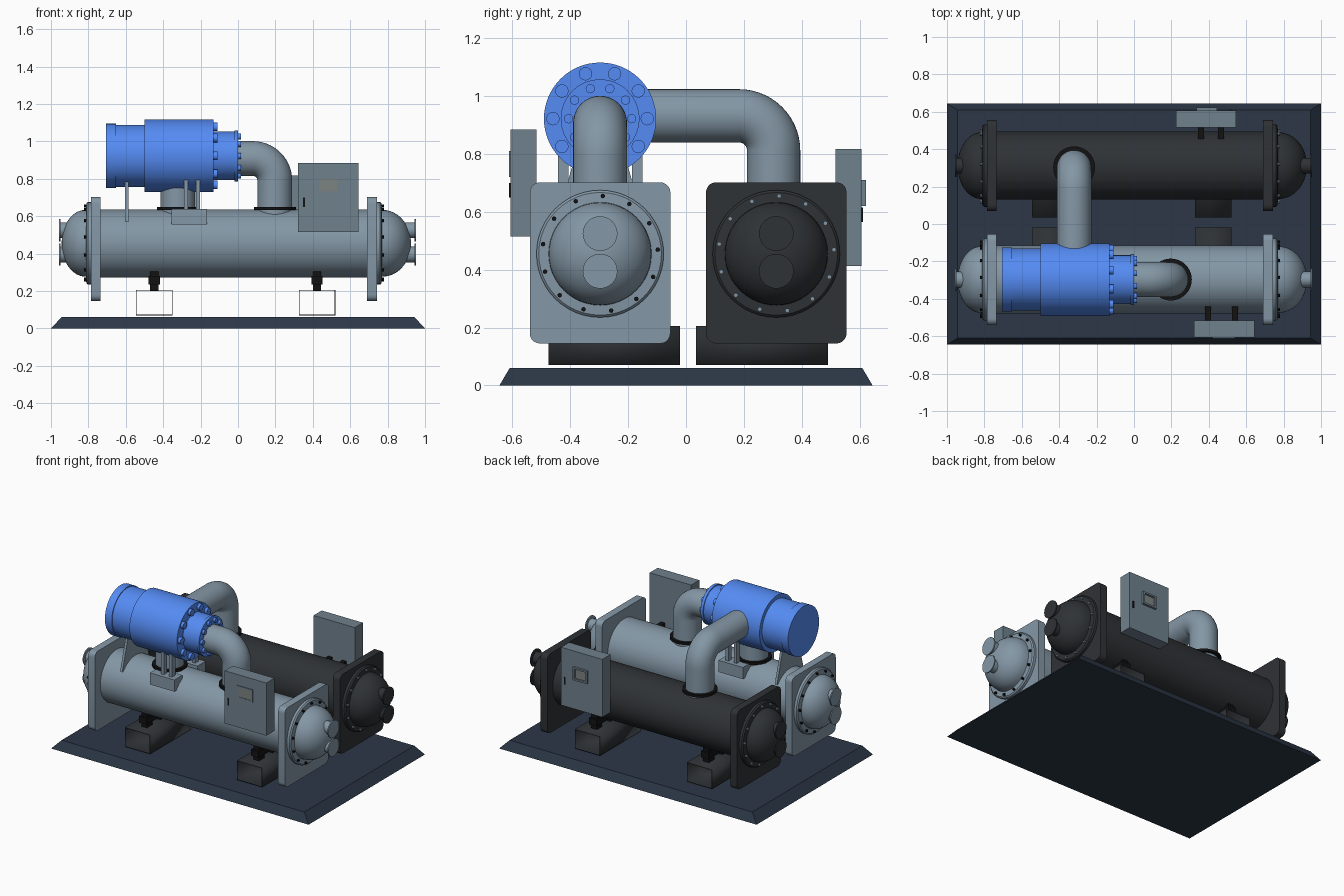
import bpy, bmesh, math
from mathutils import Vector, Matrix

if "Cube" in bpy.data.objects:
    bpy.data.objects.remove(bpy.data.objects["Cube"])


def mat(name, c):
    m = bpy.data.materials.new(name)
    m.diffuse_color = (*c, 1)
    m.use_nodes = True
    m.node_tree.nodes["Principled BSDF"].inputs["Base Color"].default_value = m.diffuse_color
    return m


STEEL = mat("steel_paint", (0.23, 0.31, 0.38))
PANEL = mat("panel_paint", (0.16, 0.22, 0.27))
DARK = mat("dark_paint", (0.028, 0.032, 0.036))
BLACK = mat("black_rubber", (0.006, 0.006, 0.007))
BLUE = mat("blue_paint", (0.09, 0.26, 0.9))
BASE = mat("base_paint", (0.025, 0.038, 0.062))
SCREEN = mat("screen_glass", (0.2, 0.23, 0.22))
AXES = {'X': Matrix.Rotation(math.pi / 2, 4, 'Y'), 'Z': Matrix.Identity(4)}


def finish(name, bm, m):
    bmesh.ops.recalc_face_normals(bm, faces=bm.faces)
    me = bpy.data.meshes.new(name)
    bm.to_mesh(me)
    bm.free()
    me.materials.append(m)
    me.shade_smooth()
    me.set_sharp_from_angle(angle=math.radians(32))
    ob = bpy.data.objects.new(name, me)
    bpy.context.collection.objects.link(ob)
    return ob


def box(name, x, y, z, m, taper=(1, 1), round_x=0, open_y=False):
    """Box from (min, max) ranges; the top can be narrowed."""
    bm = bmesh.new()
    bmesh.ops.create_cube(bm, size=1)
    for v in bm.verts:
        if v.co.z > 0:
            v.co.x *= taper[0]
            v.co.y *= taper[1]
        v.co = [(a[0] + a[1]) / 2 + c * (a[1] - a[0]) for a, c in zip((x, y, z), v.co)]
    if round_x:
        edges = [e for e in bm.edges if abs(e.verts[0].co.x - e.verts[1].co.x) > 1e-4]
        bmesh.ops.bevel(bm, geom=edges, offset=round_x, segments=5, profile=0.5, affect='EDGES')
    if open_y:
        bmesh.ops.delete(bm, geom=[f for f in bm.faces if abs(f.normal.y) > 0.9], context='FACES')
    return finish(name, bm, m)


def tube_rings(bm, rings):
    rings = [[bm.verts.new(p) for p in r] for r in rings]
    n = len(rings[0])
    for a, b in zip(rings, rings[1:]):
        for i in range(n):
            bm.faces.new((a[i], a[(i + 1) % n], b[(i + 1) % n], b[i]))
    bm.faces.new(rings[0])
    bm.faces.new(rings[-1])


def lathe(name, profile, y, z, m, n=48):
    """Turn (x, radius) points about an axis along x."""
    bm = bmesh.new()
    tube_rings(bm, [[(px, y + r * math.cos(math.tau * i / n), z + r * math.sin(math.tau * i / n))
                     for i in range(n)] for px, r in profile])
    return finish(name, bm, m)


def disc(name, c, r, depth, m, axis='Z', n=40):
    bm = bmesh.new()
    bmesh.ops.create_cone(bm, cap_ends=True, segments=n, radius1=r, radius2=r, depth=depth,
                          matrix=Matrix.Translation(c) @ AXES[axis])
    return finish(name, bm, m)


def bolts(name, x, y, z, ring, count, r, depth, m, phase=0.5, n=12):
    bm = bmesh.new()
    for i in range(count):
        a = math.tau * (i + phase) / count
        c = (x, y + ring * math.sin(a), z + ring * math.cos(a))
        bmesh.ops.create_cone(bm, cap_ends=True, segments=n, radius1=r, radius2=r, depth=depth,
                              matrix=Matrix.Translation(c) @ AXES['X'])
    return finish(name, bm, m)


def elbow(name, start, corner, end, bend, r, m, n=40, steps=14):
    """Straight pipe, quarter bend, straight pipe."""
    s, k, e = Vector(start), Vector(corner), Vector(end)
    d1, d2 = (k - s).normalized(), (e - k).normalized()
    nrm, cen = d1.cross(d2), k - bend * d1 + bend * d2
    path = [(s, d1)]
    for i in range(steps + 1):
        t = math.pi / 2 * i / steps
        path.append((cen + bend * (d1 * math.sin(t) - d2 * math.cos(t)),
                     d1 * math.cos(t) + d2 * math.sin(t)))
    path.append((e, d2))
    bm = bmesh.new()
    tube_rings(bm, [[p + r * (nrm * math.cos(math.tau * i / n) + nrm.cross(d) * math.sin(math.tau * i / n))
                     for i in range(n)] for p, d in path])
    return finish(name, bm, m)


# Base plate with sloped rim
box("base_plate", (-1, 1), (-0.645, 0.645), (0, 0.06), BASE, taper=(0.943, 0.945))

# Two heat exchanger vessels
ZC = 0.455
for tag, y, m, bolt_m, beam_y in (("front", -0.297, STEEL, BLACK, (-0.475, -0.02)),
                                  ("back", 0.312, DARK, STEEL, (0.035, 0.49))):
    lathe(tag + "_vessel_shell", [(-0.76, 0.182), (0.71, 0.182)], y, ZC - 0.002, m, 64)
    for side, s, inner, outer, tip, nozzle in (("left", -1, -0.734, -0.785, -0.943, -0.957),
                                               ("right", 1, 0.689, 0.742, 0.925, 0.952)):
        t = f"{tag}_{side}_"
        box(t + "tube_sheet", sorted((inner, outer)), (y - 0.243, y + 0.243), (0.145, 0.702), m, round_x=0.035)
        # domed head with flange
        d0 = outer + s * 0.032
        prof = [(outer - s * 0.005, 0.22), (outer + s * 0.018, 0.22), (d0 - s * 0.006, 0.212), (d0 - s * 0.004, 0.178)]
        prof += [(d0 + (tip - d0) * math.sin(a), 0.178 * math.cos(a))
                 for a in [math.radians(7.3 * i) for i in range(1, 13)]]
        lathe(t + "head", prof, y, ZC, m)
        bolts(t + "head_bolts", outer + s * 0.024, y, ZC, 0.2, 13, 0.008, 0.03, bolt_m, 0.1, 8)
        for lvl, z in (("upper", 0.525), ("lower", 0.395)):
            lathe(f"{t}{lvl}_nozzle", [(outer + s * 0.07, 0.042), (nozzle - s * 0.008, 0.042),
                                       (nozzle - s * 0.008, 0.06), (nozzle, 0.06)], y, z, m, 32)
    # hollow skid beams and saddles
    for side, x in (("left", -0.4475), ("right", 0.4225)):
        beam = box(f"{tag}_{side}_skid_beam", (x - 0.0975, x + 0.0975), beam_y, (0.07, 0.205), DARK, open_y=True)
        mod = beam.modifiers.new("wall", 'SOLIDIFY')
        mod.thickness = 0.005
        mod.offset = -1
        for part, dy in (("near", -0.075), ("far", 0.075)):
            box(f"{tag}_{side}_{part}_saddle_leg", (x - 0.022, x + 0.022), (y + dy - 0.03, y + dy + 0.03), (0.2, 0.31), BLACK)
        box(f"{tag}_{side}_saddle_pad", (x - 0.03, x + 0.03), (y - 0.12, y + 0.12), (0.235, 0.28), BLACK)

# Compressor body
CY, CZ = -0.297, 0.922
lathe("compressor_body", [(-0.705, 0.172), (-0.652, 0.172), (-0.652, 0.166), (-0.499, 0.166), (-0.499, 0.194),
                          (-0.13, 0.194), (-0.13, 0.13), (-0.02, 0.13), (-0.02, 0.136), (0, 0.136)], CY, CZ, BLUE, 64)
bolts("compressor_large_bolts", -0.125, CY, CZ, 0.163, 10, 0.023, 0.03, BLUE, n=16)
bolts("compressor_small_bolts", 0.004, CY, CZ, 0.109, 10, 0.016, 0.024, BLUE, n=16)

# Discharge and suction pipes with collars
elbow("discharge_pipe", (-0.02, CY, 0.908), (0.197, CY, 0.908), (0.197, CY, 0.6), 0.118, 0.093, STEEL)
disc("discharge_collar", (0.197, CY, 0.641), 0.112, 0.017, BLACK)
elbow("suction_pipe", (-0.32, -0.2, 0.932), (-0.32, 0.303, 0.932), (-0.32, 0.303, 0.6), 0.12, 0.092, STEEL)
disc("suction_collar", (-0.32, 0.303, 0.641), 0.112, 0.017, BLACK)
disc("pedestal_pipe", (-0.322, CY, 0.69), 0.092, 0.18, STEEL)
disc("pedestal_collar", (-0.322, CY, 0.641), 0.112, 0.017, BLACK)

# Compressor supports: tapered bracket, side blocks with struts
box("compressor_bracket", (-0.603, -0.586), (CY - 0.15, CY + 0.15), (0.57, 0.79), STEEL, taper=(1, 0.58))
for tag, s in (("front", -1), ("back", 1)):
    yc = CY + s * 0.128
    box(tag + "_support_block", (-0.355, -0.165), (yc - 0.045, yc + 0.045), (0.555, 0.637), STEEL)
    for side, x in (("left", -0.277), ("right", -0.213)):
        box(f"{tag}_{side}_strut", (x - 0.011, x + 0.011), (yc - 0.018, yc + 0.018), (0.63, 0.80), STEEL)

# Control cabinets with screen, handle and mounting arms
for tag, s, x0, x1, z0, z1, arms, screen in (
        ("front", -1, 0.322, 0.645, 0.515, 0.885, (0.395, 0.54), (0.42, 0.54, 0.72, 0.81)),
        ("back", 1, 0.225, 0.545, 0.412, 0.818, (0.357, 0.465), (0.335, 0.445, 0.62, 0.71))):
    def yr(a, b):
        return sorted((s * a, s * b))
    box(tag + "_cabinet", (x0, x1), yr(0.517, 0.607), (z0, z1), PANEL)
    a, b, c, d = screen
    edge = 0.612 if s < 0 else 0.622
    for side, fx, fz in (("left", (a, a + 0.012), (c, d)), ("right", (b - 0.012, b), (c, d)),
                         ("lower", (a, b), (c, c + 0.012)), ("upper", (a, b), (d - 0.012, d))):
        box(f"{tag}_screen_{side}_frame", fx, yr(0.6, edge), fz, PANEL)
    box(tag + "_screen", (a + 0.01, b - 0.01), yr(0.6, 0.609), (c + 0.01, d - 0.01), SCREEN)
    hx = x0 + 0.03 if s < 0 else x1 - 0.03
    zm = (z0 + z1) / 2
    box(tag + "_cabinet_handle", (hx - 0.005, hx + 0.005), yr(0.6, 0.611), (zm - 0.05, zm), BLACK)
    for side, x in zip(("left", "right"), arms):
        box(f"{tag}_cabinet_{side}_arm", (x - 0.016, x + 0.016), yr(0.43, 0.52), (0.53, 0.565), BLACK)
